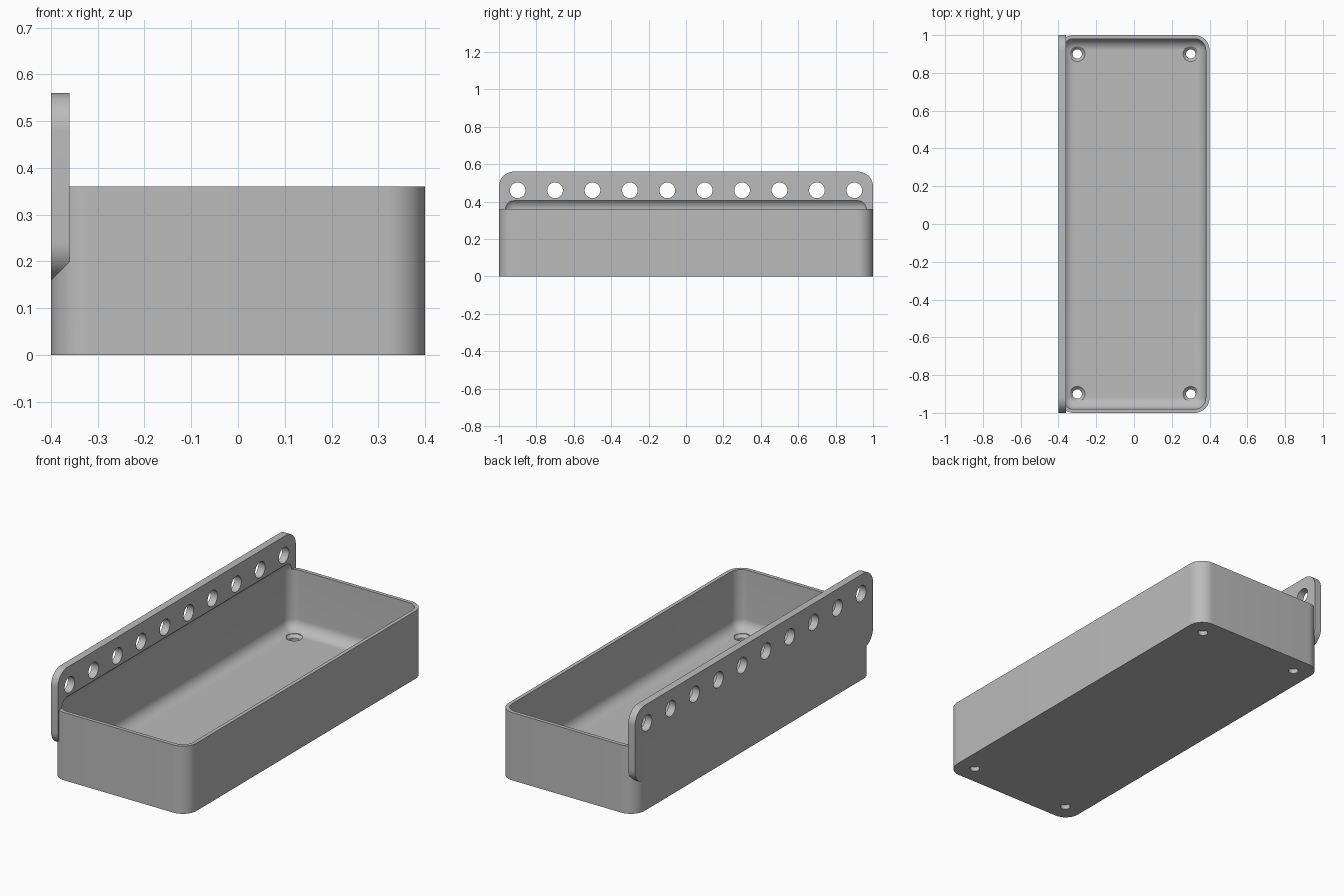
import bpy, bmesh, math
from mathutils import Matrix, Vector

if "Cube" in bpy.data.objects:
    bpy.data.objects.remove(bpy.data.objects["Cube"])

grey = bpy.data.materials.new("plain_grey")
grey.use_nodes = True
grey.diffuse_color = (0.5, 0.5, 0.5, 1)
grey.node_tree.nodes["Principled BSDF"].inputs["Base Color"].default_value = (0.5, 0.5, 0.5, 1)


def make_object(name, bm):
    bmesh.ops.recalc_face_normals(bm, faces=bm.faces[:])
    mesh = bpy.data.meshes.new(name)
    bm.to_mesh(mesh)
    bm.free()
    mesh.materials.append(grey)
    obj = bpy.data.objects.new(name, mesh)
    bpy.context.collection.objects.link(obj)
    return obj


def rounded_block(name, low, high, radius, axis=None):
    """Block with the edges along one axis rounded, or all edges if axis is None."""
    low, high = Vector(low), Vector(high)
    bm = bmesh.new()
    bmesh.ops.create_cube(bm, size=1)
    for v in bm.verts:
        v.co = (low + high) / 2 + v.co * (high - low)
    edges = [e for e in bm.edges
             if axis is None or abs((e.verts[0].co - e.verts[1].co)[axis]) > 1e-4]
    bmesh.ops.bevel(bm, geom=edges, offset=radius, segments=12, profile=0.5, affect='EDGES')
    return make_object(name, bm)


def add_lathe(bm, profile, matrix, steps=40):
    """Closed turned solid from (radius, height) points."""
    rings = [[bm.verts.new(matrix @ Vector((r * math.cos(math.tau * i / steps),
                                            r * math.sin(math.tau * i / steps), h)))
              for i in range(steps)] for r, h in profile]
    for a, b in zip(rings, rings[1:]):
        for i in range(steps):
            j = (i + 1) % steps
            bm.faces.new((a[i], a[j], b[j], b[i]))
    bm.faces.new(rings[0][::-1])
    bm.faces.new(rings[-1])


def combine(target, tool, operation):
    mod = target.modifiers.new(tool.name, 'BOOLEAN')
    mod.object, mod.operation, mod.solver = tool, operation, 'EXACT'
    bpy.context.view_layer.objects.active = target
    bpy.ops.object.modifier_apply(modifier=mod.name)
    bpy.data.objects.remove(tool)


# Tray body and tall hanging plate on one long side
tray = rounded_block("hanging_tray", (-0.4, -1, 0), (0.4, 1, 0.36), 0.08, axis=2)
plate = rounded_block("hanging_plate", (-0.4, -1, 0.16), (-0.36, 1, 0.56), 0.08, axis=0)
combine(tray, plate, 'UNION')

# Filleted cavity, which also bites into the plate above the rim
cavity = rounded_block("cavity_cutter", (-0.38, -0.98, 0.04), (0.38, 0.98, 0.42), 0.06)
combine(tray, cavity, 'DIFFERENCE')

# Countersunk floor holes and the row of plate holes
holes = bmesh.new()
for x in (-0.3, 0.3):
    for y in (-0.9, 0.9):
        add_lathe(holes, [(0.025, -0.05), (0.025, 0.025), (0.04, 0.04), (0.04, 0.08)],
                  Matrix.Translation((x, y, 0)))
for i in range(10):
    add_lathe(holes, [(0.042, -0.05), (0.042, 0.05)],
              Matrix.Translation((-0.38, -0.9 + 0.2 * i, 0.46)) @ Matrix.Rotation(math.pi / 2, 4, 'Y'))
combine(tray, make_object("hole_cutter", holes), 'DIFFERENCE')

# Smooth the fillets, keep the hard edges
bpy.ops.object.select_all(action='DESELECT')
tray.select_set(True)
bpy.context.view_layer.objects.active = tray
bpy.ops.object.shade_smooth_by_angle(angle=math.radians(30))
